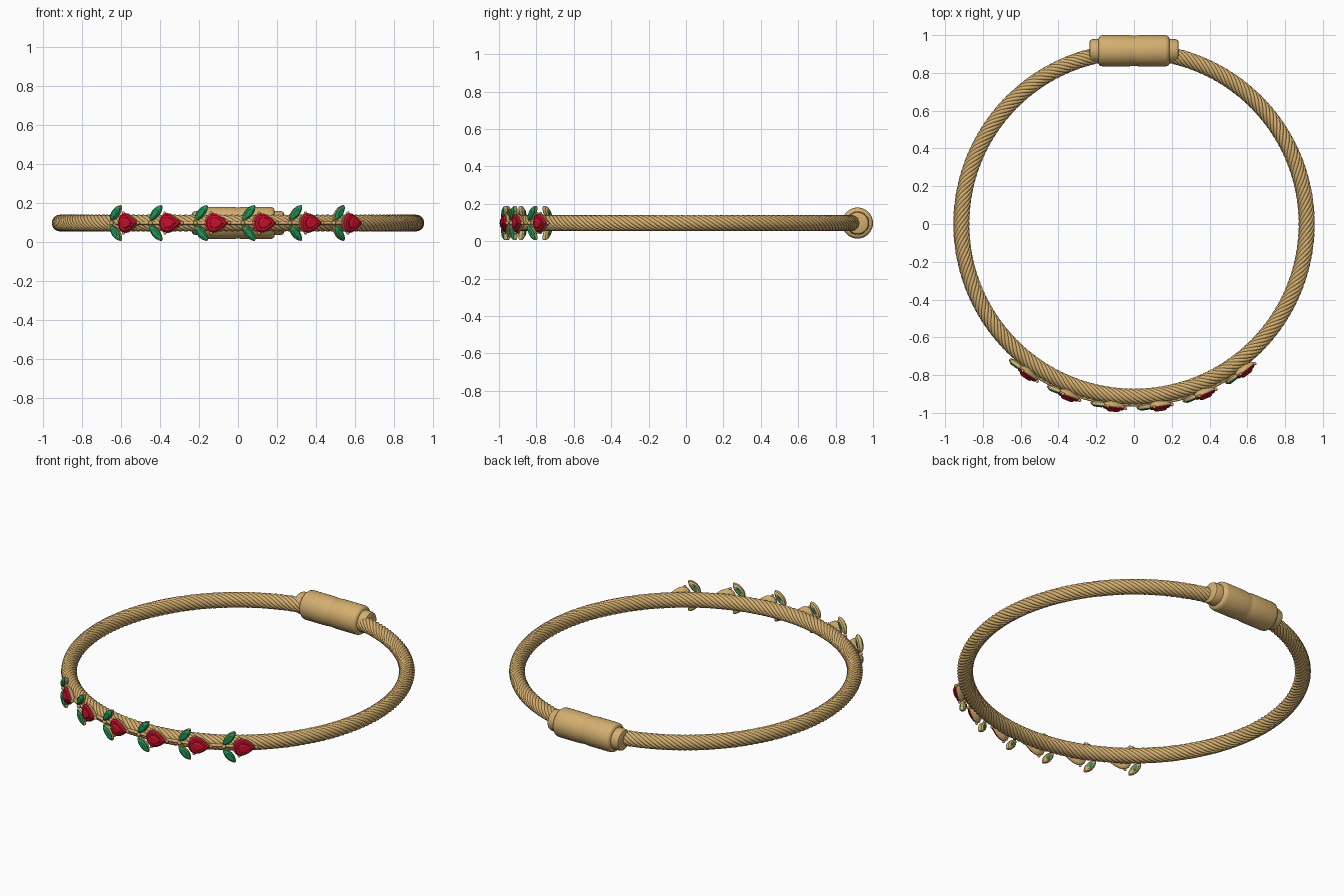
import bpy, bmesh
from math import sin, cos, pi, radians
from mathutils import Matrix, Vector

if "Cube" in bpy.data.objects:
    bpy.data.objects.remove(bpy.data.objects["Cube"])

MID = 0.097      # height of the bangle's centre line
RING = 0.914     # radius of the centre line


def material(name, rgb):
    m = bpy.data.materials.new(name)
    m.use_nodes = True
    m.diffuse_color = (*rgb, 1)
    m.node_tree.nodes["Principled BSDF"].inputs["Base Color"].default_value = (*rgb, 1)
    return m


gold = material("gold", (0.66, 0.43, 0.16))
red = material("red", (0.58, 0.005, 0.025))
green = material("green", (0.015, 0.31, 0.1))


def skin(name, rings, mat, close=False, smooth=None):
    """Join equal-sized loops of points into a surface, capped unless closed."""
    bm = bmesh.new()
    loops = [[bm.verts.new(p) for p in ring] for ring in rings]
    pairs = list(zip(loops, loops[1:]))
    if close:
        pairs.append((loops[-1], loops[0]))
    else:
        bm.faces.new(loops[0])
        bm.faces.new(loops[-1])
    for a, b in pairs:
        for i in range(len(a)):
            j = (i + 1) % len(a)
            bm.faces.new((a[i], a[j], b[j], b[i]))
    bmesh.ops.recalc_face_normals(bm, faces=bm.faces)
    mesh = bpy.data.meshes.new(name)
    bm.to_mesh(mesh)
    bm.free()
    mesh.materials.append(mat)
    ob = bpy.data.objects.new(name, mesh)
    bpy.context.collection.objects.link(ob)
    if smooth:
        bpy.ops.object.select_all(action="DESELECT")
        ob.select_set(True)
        bpy.context.view_layer.objects.active = ob
        bpy.ops.object.shade_smooth_by_angle(angle=radians(smooth))
    return ob


def on_ring(angle, radius, height):
    return Vector((radius * sin(angle), -radius * cos(angle), MID + height))


# Twisted rope bangle
STRANDS, TURNS, STEPS = 10, 19, 456
rope = []
for s in range(STEPS):
    theta = 2 * pi * s / STEPS
    loop = []
    for k in range(STRANDS * 4):
        phi = 2 * pi * k / (STRANDS * 4)
        r = 0.038 + 0.005 * abs(sin(phi * STRANDS / 2))
        turn = phi - TURNS * theta
        loop.append(on_ring(theta, RING + r * cos(turn), r * sin(turn)))
    rope.append(loop)
skin("rope_bangle", rope, gold, close=True, smooth=60)

# Barrel clasp at the back, half profile mirrored about the middle seam
half = [(0, 0.079), (0.012, 0.081), (0.035, 0.083), (0.165, 0.083), (0.178, 0.08),
        (0.186, 0.072), (0.188, 0.062), (0.222, 0.061), (0.232, 0.057), (0.236, 0.048)]
profile = [(-x, r) for x, r in reversed(half[1:])] + half
skin("barrel_clasp",
     [[(x, 0.917 + r * cos(2 * pi * k / 48), MID + r * sin(2 * pi * k / 48))
       for k in range(48)] for x, r in profile], gold, smooth=35)

# Thin stem along the front of the rope
stem = []
for s in range(61):
    theta = radians(-41 + 80 * s / 60)
    stem.append([on_ring(theta, 0.957 + 0.009 * cos(k * pi / 4), 0.009 * sin(k * pi / 4))
                 for k in range(8)])
skin("vine_stem", stem, gold, smooth=50)


def stack(name, outline, layers, mat, place):
    """Outline scaled at each (scale, outward distance) layer, then placed."""
    return skin(name, [[place @ Vector((u * f, -w, v * f)) for u, v in outline]
                       for f, w in layers], mat)


def bead(name, u, v, w, size, place):
    rings = [[place @ Vector((u + size * sin(a) * cos(b), -w + size * cos(a),
                              v + size * sin(a) * sin(b)))
              for b in [k * pi / 5 for k in range(10)]]
             for a in [pi * (i + 0.3) / 6.6 for i in range(7)]]
    skin(name, rings, gold, smooth=60)


turns = [2 * pi * k / 20 for k in range(20)]
bud = [(0.062 * cos(t), 0.066 * sin(t) * abs(sin(t / 2))) for t in turns]
leaf = [(0.051 * cos(t), 0.022 * sin(t) * abs(sin(t)) ** 0.4) for t in turns]

# Six rosebuds, each with a pair of leaves
for n in range(6):
    spin = (Matrix.Translation((0, 0, MID))
            @ Matrix.Rotation(radians(-35.4 + 14.5 * n), 4, "Z"))
    tag = f"_{n + 1}"
    stack("bud_setting" + tag, bud,
          [(0.55, 0.945), (0.9, 0.958), (1.02, 0.967), (1.02, 0.974), (0.96, 0.976)],
          gold, spin)
    stack("bud_petals" + tag, bud,
          [(0.95, 0.97), (0.95, 0.98), (0.8, 0.988), (0.62, 0.989)], red, spin)
    stack("bud_heart" + tag, bud,
          [(0.6, 0.985), (0.55, 0.995), (0.36, 1.0)], red, spin)
    bead("tip_prong" + tag, 0.064, 0, 0.975, 0.009, spin)
    bead("stem_bead" + tag, -0.112, 0, 0.965, 0.011, spin)
    for side, word in ((1, "upper"), (-1, "lower")):
        bead(f"{word}_prong{tag}", -0.03, side * 0.052, 0.975, 0.008, spin)
        place = (spin @ Matrix.Translation((-0.082, 0, side * 0.052))
                 @ Matrix.Rotation(radians(-50 * side), 4, "Y"))
        stack(f"{word}_leaf_setting{tag}", leaf,
              [(0.6, 0.951), (0.93, 0.958), (1.0, 0.968), (0.97, 0.973)], gold, place)
        stack(f"{word}_leaf{tag}", leaf,
              [(0.93, 0.97), (0.9, 0.977), (0.55, 0.984)], green, place)
        stack(f"{word}_leaf_back{tag}", leaf,
              [(0.38, 0.949), (0.38, 0.953)], green, place)
